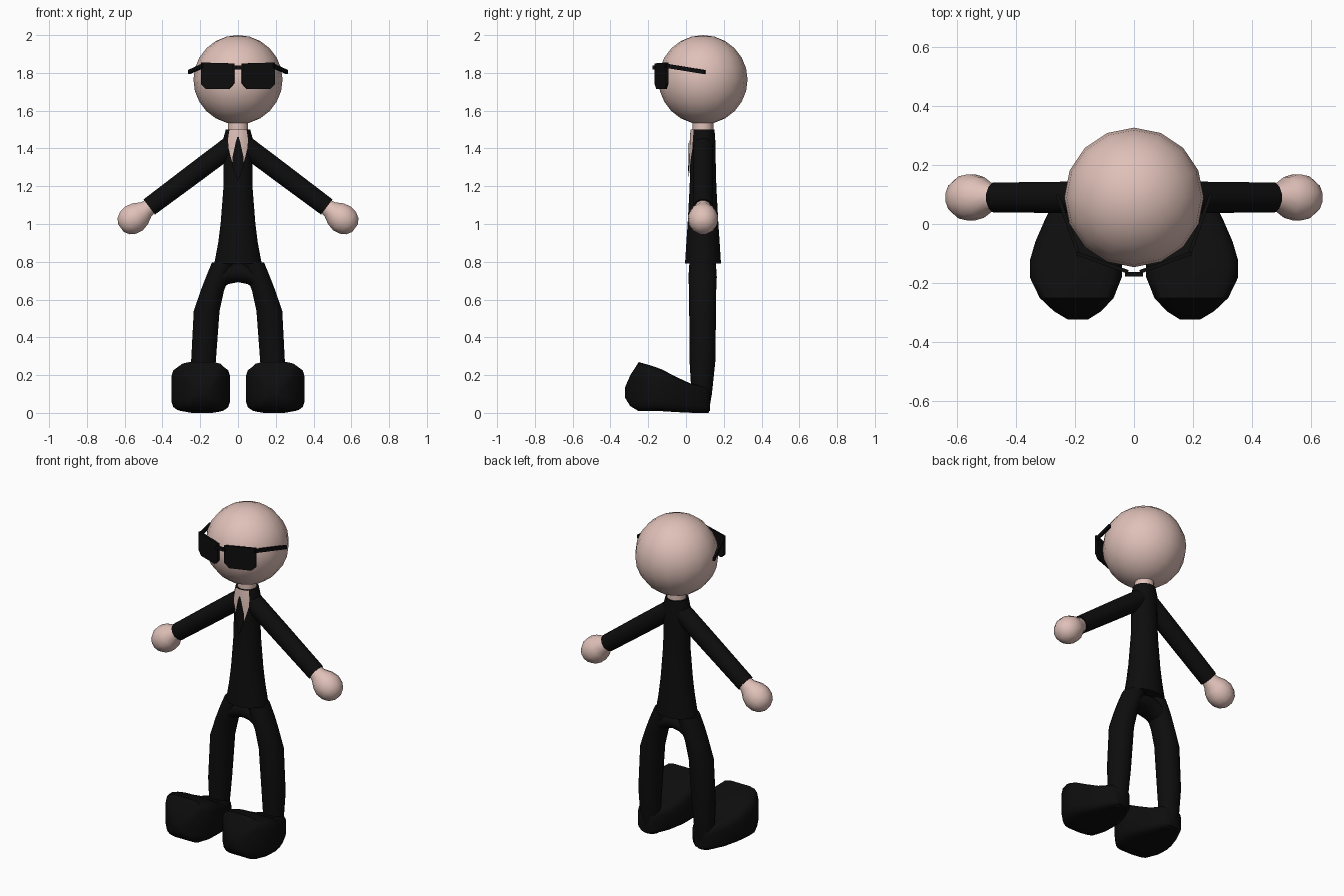
import bpy, bmesh, math
from mathutils import Vector

if "Cube" in bpy.data.objects:
    bpy.data.objects.remove(bpy.data.objects["Cube"])


def material(name, rgb):
    m = bpy.data.materials.new(name)
    m.diffuse_color = (*rgb, 1)
    m.use_nodes = True
    m.node_tree.nodes["Principled BSDF"].inputs["Base Color"].default_value = m.diffuse_color
    return m


SKIN = material("pale_skin", (0.74, 0.53, 0.48))
BLACK = material("black_cloth", (0.004, 0.004, 0.004))


def finish(name, bm, mat, mirror=False, angle=50):
    """Turn a bmesh into a shaded object, optionally mirrored across x."""
    bmesh.ops.recalc_face_normals(bm, faces=bm.faces[:])
    me = bpy.data.meshes.new(name)
    bm.to_mesh(me)
    bm.free()
    me.materials.append(mat)
    ob = bpy.data.objects.new(name, me)
    bpy.context.collection.objects.link(ob)
    if mirror:
        ob.modifiers.new("mirror", "MIRROR").use_clip = False
        ob.modifiers["mirror"].merge_threshold = 0.00001
    bpy.ops.object.select_all(action='DESELECT')
    ob.select_set(True)
    bpy.context.view_layer.objects.active = ob
    if angle:
        bpy.ops.object.shade_smooth_by_angle(angle=math.radians(angle))
    return ob


def loft(rings):
    """Skin a list of closed point rings and cap both ends."""
    bm = bmesh.new()
    rows = [[bm.verts.new(p) for p in ring] for ring in rings]
    n = len(rows[0])
    for a, b in zip(rows, rows[1:]):
        for i in range(n):
            j = (i + 1) % n
            bm.faces.new((a[i], a[j], b[j], b[i]))
    bm.faces.new(rows[0])
    bm.faces.new(rows[-1])
    return bm


def ring(center, u, v, n=14, power=2):
    """Superellipse ring around center, spanned by half axes u and v."""
    pts = []
    for i in range(n):
        t = 2 * math.pi * (i + 0.5) / n
        c, s = math.cos(t), math.sin(t)
        c = math.copysign(abs(c) ** (2 / power), c)
        s = math.copysign(abs(s) ** (2 / power), s)
        pts.append(Vector(center) + Vector(u) * c + Vector(v) * s)
    return pts


def along(origin, direction, profile, n=12):
    """Rings (distance, radius) along a direction lying in the xz plane."""
    d = Vector(direction).normalized()
    side = Vector((d.z, 0, -d.x))
    return [ring(Vector(origin) + d * t, side * r, (0, r, 0), n) for t, r in profile]


def box_between(name, a, b, width, height, mirror=False):
    """Square bar from a to b."""
    a, b = Vector(a), Vector(b)
    d = (b - a).normalized()
    w = Vector((0, 0, 1)).cross(d).normalized() * width / 2
    h = Vector((0, 0, height / 2))
    return finish(name, loft([[p + w + h, p - w + h, p - w - h, p + w - h]
                              for p in (a, b)]), BLACK, mirror, 0)


# Head and neck
bm = bmesh.new()
bmesh.ops.create_uvsphere(bm, u_segments=16, v_segments=12, radius=0.236)
bmesh.ops.translate(bm, verts=bm.verts[:], vec=(0, 0.09, 1.764))
finish("head", bm, SKIN)
finish("neck", loft([ring((0, 0.09, z), (0.055, 0, 0), (0, 0.055, 0))
                     for z in (1.42, 1.57)]), SKIN)

# Jacket body: height, half width, half depth
BODY = [(0.79, 0.128, 0.097), (0.9, 0.107, 0.09), (1.0, 0.094, 0.083),
        (1.2, 0.078, 0.072), (1.35, 0.078, 0.068), (1.45, 0.08, 0.066),
        (1.5, 0.066, 0.062)]
finish("jacket", loft([ring((0, 0.09, z), (a, 0, 0), (0, b, 0), 16)
                       for z, a, b in BODY]), BLACK)


def front_y(x, z):
    """Front surface of the jacket."""
    for (z0, a0, b0), (z1, a1, b1) in zip(BODY, BODY[1:]):
        if z <= z1:
            t = (z - z0) / (z1 - z0)
            a, b = a0 + (a1 - a0) * t, b0 + (b1 - b0) * t
            return 0.09 - b * math.sqrt(max(0, 1 - (x / a) ** 2))
    return front_y(x, BODY[-1][0])


def chest_plate(name, rows, mat, lift):
    """Thin panel hugging the chest; rows are (height, half width)."""
    bm = bmesh.new()
    grid = []
    for z, w in rows:
        xs = [w * k / 3 for k in range(-3, 4)]
        grid.append([bm.verts.new((x, front_y(x, z) - lift, z)) for x in xs])
    for a, b in zip(grid, grid[1:]):
        for i in range(6):
            bm.faces.new((a[i], a[i + 1], b[i + 1], b[i]))
    finish(name, bm, mat)


# Shirt opening and tie
chest_plate("shirt", [(1.5, 0.045), (1.45, 0.053), (1.4, 0.05), (1.35, 0.037),
                      (1.3, 0.022), (1.24, 0.002)], SKIN, 0.004)
chest_plate("tie", [(1.46, 0.004), (1.43, 0.013), (1.4, 0.019), (1.35, 0.03),
                    (1.3, 0.028), (1.23, 0.002)], BLACK, 0.009)

# Sleeves and hands
ARM = (0.8, 0, -0.6)
finish("sleeve", loft(along((0.03, 0.09, 1.42), ARM,
                            [(0, 0.056), (0.25, 0.055), (0.55, 0.052)])), BLACK, True)
finish("hand", loft(along((0.47, 0.09, 1.09), ARM,
                          [(-0.02, 0.04), (0.02, 0.048), (0.06, 0.071), (0.1, 0.081),
                           (0.14, 0.074), (0.17, 0.055), (0.187, 0.025)])), SKIN, True, 65)

# Trousers: height, centre x, half width, centre y, half depth
LEG = [(0.0, 0.185, 0.05, 0.075, 0.045), (0.1, 0.185, 0.058, 0.083, 0.054),
       (0.27, 0.183, 0.067, 0.087, 0.068), (0.54, 0.166, 0.07, 0.088, 0.071),
       (0.65, 0.135, 0.063, 0.088, 0.072), (0.72, 0.107, 0.064, 0.088, 0.075),
       (0.795, 0.078, 0.062, 0.088, 0.07)]
finish("trouser_leg", loft([ring((cx, cy, z), (rx, 0, 0), (0, ry, 0))
                            for z, cx, rx, cy, ry in LEG]), BLACK, True)
finish("crotch", loft([ring((x, 0.088, z), (0, 0.07, 0), (0, 0, 0.055))
                       for x, z in ((-0.1, 0.71), (-0.05, 0.737), (0, 0.747),
                                    (0.05, 0.737), (0.1, 0.71))]), BLACK)

# Shoes: y, inner x, outer x, bottom z, top z
SHOE = [(0.128, 0.145, 0.225, 0.01, 0.12), (0.1, 0.115, 0.26, 0.004, 0.14),
        (0.02, 0.08, 0.3, 0.0, 0.158), (-0.06, 0.05, 0.335, 0.004, 0.195),
        (-0.125, 0.04, 0.354, 0.008, 0.23), (-0.18, 0.04, 0.354, 0.008, 0.25),
        (-0.25, 0.068, 0.32, 0.008, 0.27), (-0.295, 0.11, 0.272, 0.035, 0.2),
        (-0.323, 0.155, 0.225, 0.08, 0.135)]
finish("shoe", loft([ring(((a + b) / 2, y, (lo + hi) / 2), ((b - a) / 2, 0, 0),
                          (0, 0, (hi - lo) / 2), 16, 5)
                     for y, a, b, lo, hi in SHOE]), BLACK, True, 45)

# Sunglasses: lens outline is (fraction across, height)
LENS = [(0, 1.85), (1, 1.855), (1, 1.74), (0.86, 1.715), (0.16, 1.715), (0, 1.745)]
inner, outer = Vector((0.022, -0.168, 0)), Vector((0.196, -0.105, 0))
back = Vector((-0.004, 0.012, 0))
finish("lens", loft([[inner.lerp(outer, t) + Vector((0, 0, z)) + off for t, z in LENS]
                     for off in (Vector(), back)]), BLACK, True, 0)
box_between("bridge", (-0.03, -0.17, 1.828), (0.03, -0.17, 1.828), 0.014, 0.02)
box_between("temple", (0.185, -0.108, 1.838), (0.26, 0.1, 1.804), 0.012, 0.022, True)
